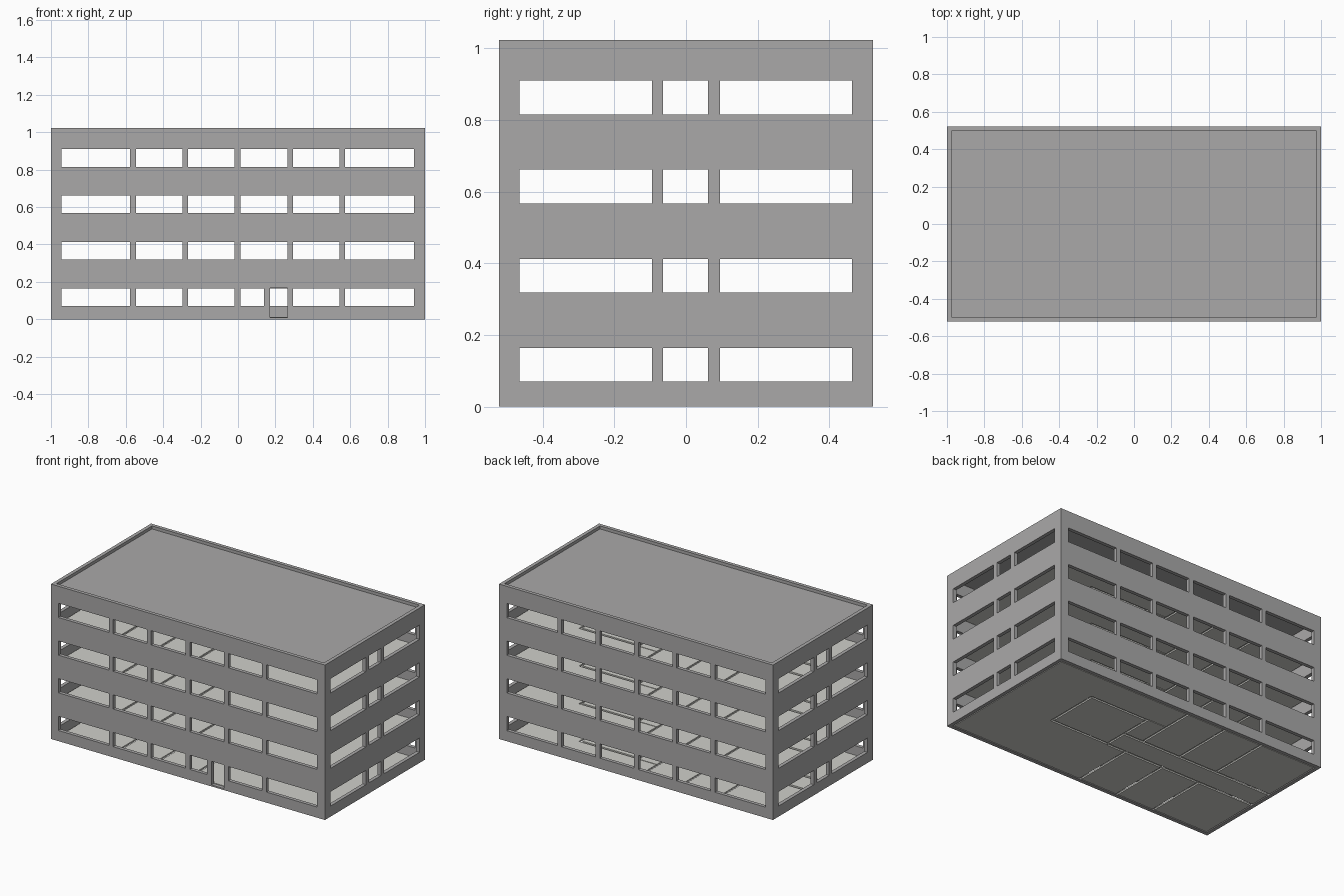
import bpy, bmesh, math
from mathutils import Matrix, Vector

cube = bpy.data.objects.get("Cube")
if cube:
    bpy.data.objects.remove(cube, do_unlink=True)

HX, HY, TOP, WALL = 1.0, 0.522, 1.022, 0.024
STOREY, STOREYS = 0.2485, 4
SILL, HEAD = 0.07, 0.164
SLAB = 0.01


def make_material(name, rgb):
    mat = bpy.data.materials.new(name)
    mat.use_nodes = True
    mat.diffuse_color = (*rgb, 1)
    bsdf = mat.node_tree.nodes["Principled BSDF"]
    bsdf.inputs["Base Color"].default_value = (*rgb, 1)
    bsdf.inputs["Roughness"].default_value = 0.8
    return mat


concrete = make_material("concrete grey", (0.40, 0.395, 0.395))
floor_pale = make_material("pale floor", (0.63, 0.63, 0.595))


def finish(name, bm, mat):
    bmesh.ops.recalc_face_normals(bm, faces=bm.faces[:])
    mesh = bpy.data.meshes.new(name)
    bm.to_mesh(mesh)
    bm.free()
    mesh.materials.append(mat)
    obj = bpy.data.objects.new(name, mesh)
    bpy.context.collection.objects.link(obj)
    return obj


def add_panel(bm, area, holes, depth, matrix):
    """Flat rectangle with rectangular holes, thickened along its local z."""
    rects = [area] + holes
    us = sorted({round(v, 4) for r in rects for v in r[:2]})
    vs = sorted({round(v, 4) for r in rects for v in r[2:]})
    part = bmesh.new()
    grid = {(u, v): part.verts.new((u, v, 0)) for u in us for v in vs}
    for u0, u1 in zip(us, us[1:]):
        for v0, v1 in zip(vs, vs[1:]):
            u, v = (u0 + u1) / 2, (v0 + v1) / 2
            if not any(a < u < b and c < v < d for a, b, c, d in holes):
                part.faces.new([grid[k] for k in ((u0, v0), (u1, v0), (u1, v1), (u0, v1))])
    loose = [v for v in part.verts if not v.link_faces]
    bmesh.ops.delete(part, geom=loose, context='VERTS')
    out = bmesh.ops.extrude_face_region(part, geom=part.faces[:], use_keep_orig=True)
    moved = [g for g in out["geom"] if isinstance(g, bmesh.types.BMVert)]
    bmesh.ops.translate(part, verts=moved, vec=(0, 0, depth))
    bmesh.ops.transform(part, matrix=matrix, verts=part.verts[:])
    temp = bpy.data.meshes.new("panel_temp")
    part.to_mesh(temp)
    part.free()
    bm.from_mesh(temp)
    bpy.data.meshes.remove(temp)


def wall(name, half, height, holes, origin, angle):
    # Stand the panel up, turn it to its side, thickness goes inwards
    bm = bmesh.new()
    turn = Matrix.Rotation(angle, 4, 'Z') @ Matrix.Rotation(math.pi / 2, 4, 'X')
    add_panel(bm, (-half, half, 0, height), holes, -WALL, Matrix.Translation(origin) @ turn)
    return finish(name, bm, concrete)


def window_rows(spans, first=0):
    return [(a, b, n * STOREY + SILL, n * STOREY + HEAD)
            for n in range(first, STOREYS) for a, b in spans]


# Outer walls with window bands
long_spans = [(-0.945, -0.577), (-0.546, -0.297), (-0.268, -0.018),
              (0.014, 0.264), (0.295, 0.542), (0.573, 0.942)]
side_spans = [(-0.464, -0.095), (-0.064, 0.062), (0.095, 0.463)]
back_spans = [(-b, -a) for a, b in long_spans]

# The entrance narrows one ground floor window
ground_spans = [(a, 0.14 if a == 0.014 else b) for a, b in long_spans]
door = (0.172, 0.264, SLAB, HEAD + 0.002)
front_holes = window_rows(ground_spans)[:len(ground_spans)] + window_rows(long_spans, 1) + [door]

wall("front_wall", HX, TOP, front_holes, (0, -HY, 0), 0)
wall("back_wall", HX, TOP, window_rows(back_spans), (0, HY, 0), math.pi)
inner = HY - WALL
wall("left_wall", inner, TOP, window_rows(side_spans), (HX, 0, 0), math.pi / 2)
wall("right_wall", inner, TOP, window_rows([(-b, -a) for a, b in side_spans]),
     (-HX, 0, 0), -math.pi / 2)

# Floor plates, one per room, parted by narrow joints
EX, EY = HX - WALL - 0.006, HY - WALL - 0.006
bays = [(-EX, -0.57), (-0.555, -0.29), (-0.275, -0.008)]
core = (0.15, 0.56, -0.065, 0.28)
core_joint = (0.135, 0.575, -0.08, 0.295)
well = (0.17, 0.264, -0.37, -0.23)

for n in range(STOREYS):
    bm = bmesh.new()
    lift = Matrix.Translation((0, 0, n * STOREY + 0.001))
    for a, b in bays:
        add_panel(bm, (a, b, -EY, -0.087), [], SLAB, lift)
        add_panel(bm, (a, b, 0.087, EY), [], SLAB, lift)
    # Corridor, entrance passage, hall and stair core
    add_panel(bm, (-EX, 0.135, -0.07, 0.07), [], SLAB, lift)
    add_panel(bm, (0.007, 0.264, -EY, -0.087), [well] if n else [], SLAB, lift)
    add_panel(bm, (0.007, 0.264, 0.3, EY), [], SLAB, lift)
    add_panel(bm, (0.007, 0.135, 0.087, 0.295), [], SLAB, lift)
    add_panel(bm, (0.28, EX, -EY, EY), [core_joint], SLAB, lift)
    add_panel(bm, core, [], SLAB, lift)
    finish(f"floor_{n + 1}", bm, floor_pale)

# Flat roof set below the parapet
bm = bmesh.new()
add_panel(bm, (-HX + WALL, HX - WALL, -inner, inner), [], 0.012,
          Matrix.Translation((0, 0, STOREY * STOREYS - 0.004)))
finish("roof", bm, concrete)
